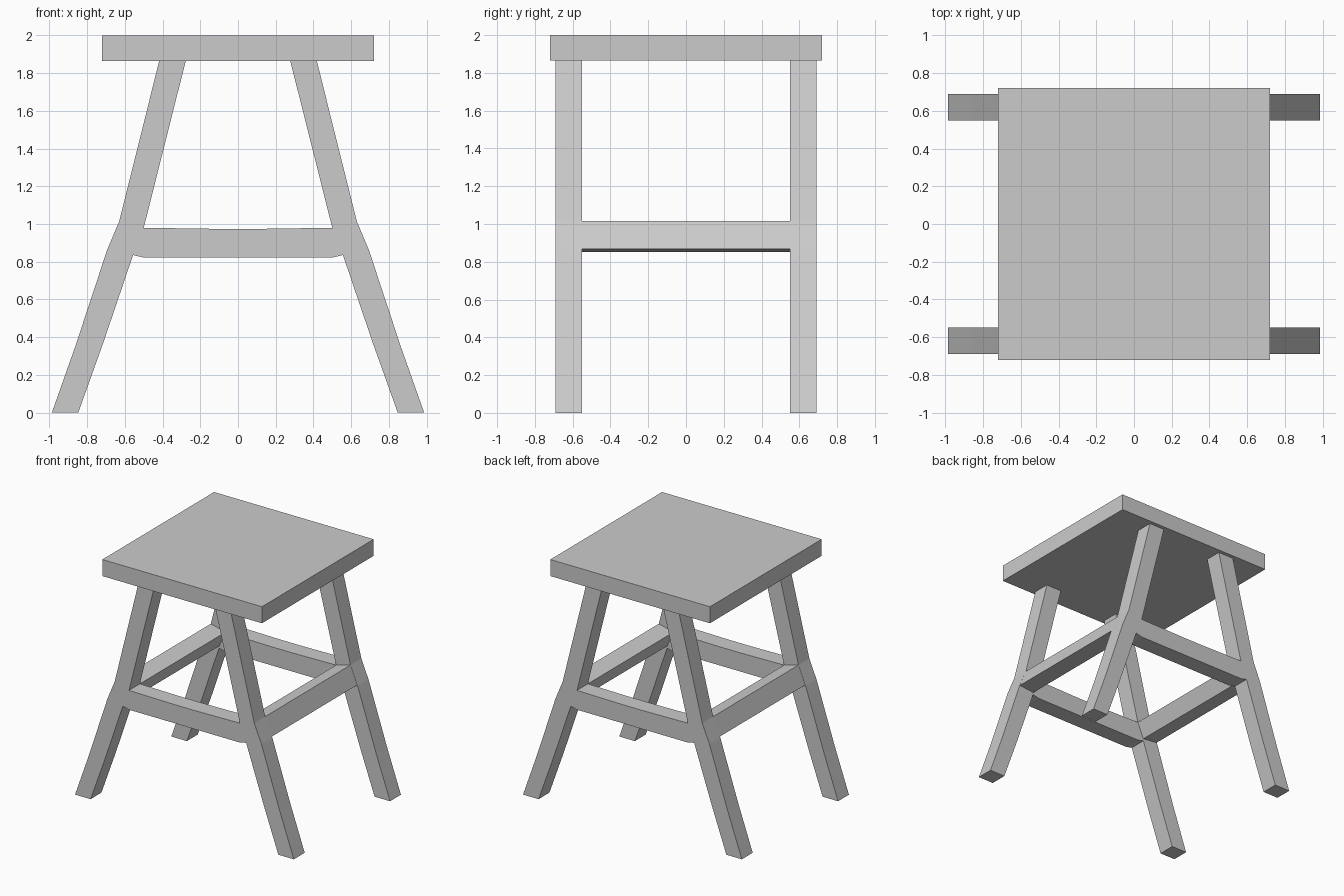
import bpy

if "Cube" in bpy.data.objects:
    bpy.data.objects.remove(bpy.data.objects["Cube"])


def prism(name, profile, y0, y1, sx=1):
    """Extrude an (x, z) profile along y; sx mirrors it across x."""
    n = len(profile)
    verts = [(sx * x, y, z) for y in (y0, y1) for x, z in profile]
    flip = sx < 0
    faces = [list(range(n)), list(range(2 * n - 1, n - 1, -1))]
    for i in range(n):
        j = (i + 1) % n
        faces.append([j, i, n + i, n + j])
    if flip:
        faces = [f[::-1] for f in faces]
    mesh = bpy.data.meshes.new(name)
    mesh.from_pydata(verts, [], faces)
    mesh.update()
    obj = bpy.data.objects.new(name, mesh)
    bpy.context.collection.objects.link(obj)
    return obj


# Profiles, counter-clockwise as seen from the front
SEAT = [(-0.72, 1.865), (0.72, 1.865), (0.72, 2.0), (-0.72, 2.0)]
LEG = [(0.847, 0), (0.987, 0), (0.86, 0.36), (0.695, 0.86), (0.63, 1.015),
       (0.418, 1.865), (0.277, 1.865), (0.50, 0.98), (0.555, 0.84), (0.718, 0.36)]
SIDE_RAIL = [(0.555, 0.853), (0.69, 0.868), (0.63, 1.015), (0.50, 0.98)]
CROSS_RAIL = [(-0.56, 0.836), (-0.50, 0.822), (0.50, 0.822), (0.56, 0.836),
              (0.50, 0.98), (0.10, 0.974), (-0.10, 0.974), (-0.50, 0.98)]

# Square seat slab
prism("seat", SEAT, -0.72, 0.72)

# Splayed, slightly bent legs and side stretchers
for sx, side in ((1, "right"), (-1, "left")):
    prism(f"front_{side}_leg", LEG, -0.69, -0.55, sx)
    prism(f"back_{side}_leg", LEG, 0.55, 0.69, sx)
    prism(f"{side}_stretcher", SIDE_RAIL, -0.55, 0.55, sx)

# Front and back stretchers, flush with the legs
prism("front_stretcher", CROSS_RAIL, -0.69, -0.55)
prism("back_stretcher", CROSS_RAIL, 0.55, 0.69)
